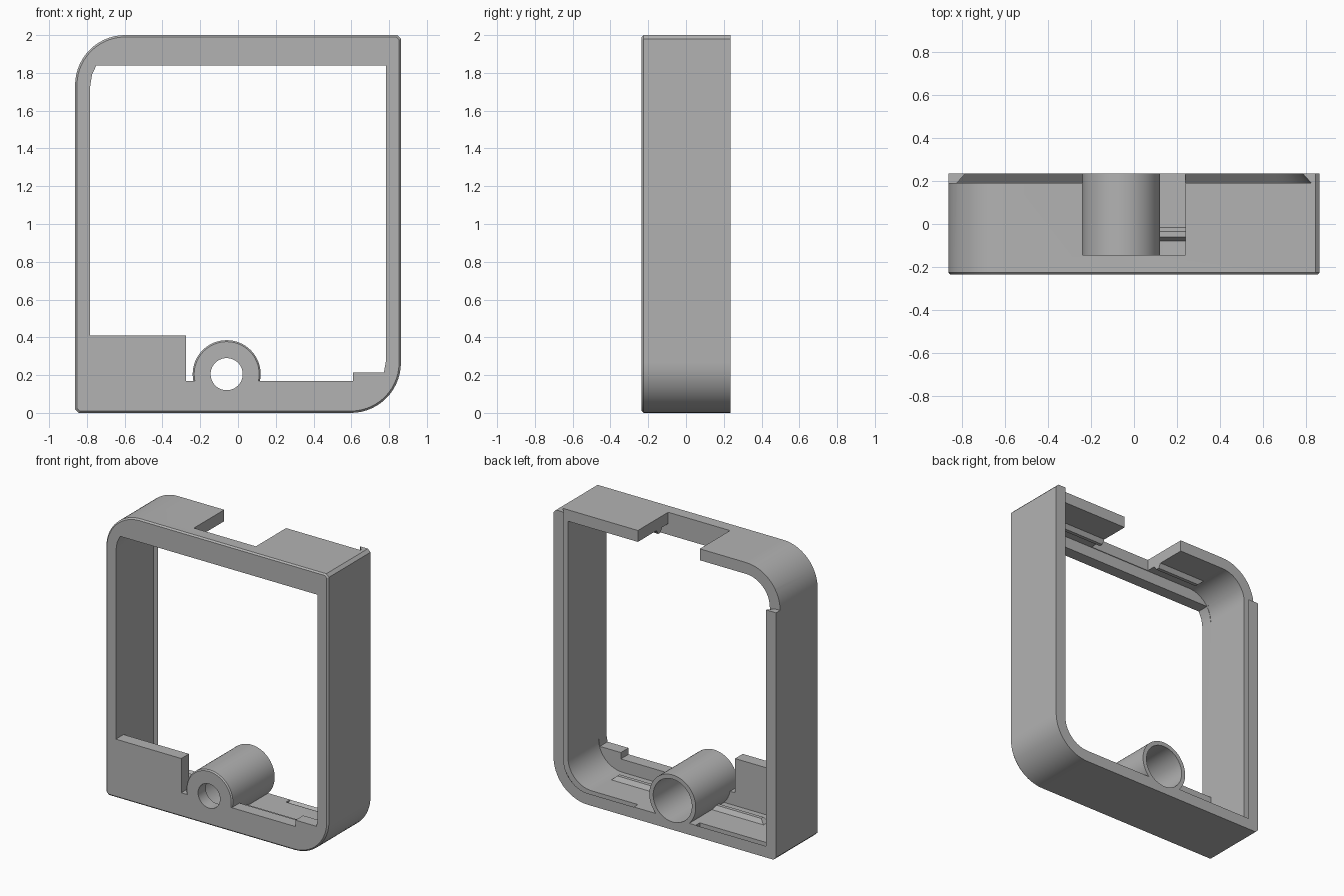
import bpy, bmesh, math

cube = bpy.data.objects.get("Cube")
if cube:
    bpy.data.objects.remove(cube, do_unlink=True)

W, H, D = 0.8625, 2.0, 0.235     # half width, height, half depth
WALL, RADIUS = 0.08, 0.265
PLATE = -0.15                    # rear face of the front plate
LEDGE = 0.19                     # seat of the sliding cover
TUBE_X, TUBE_Z = -0.06, 0.205

grey = bpy.data.materials.new("plain grey")
grey.use_nodes = True
grey.diffuse_color = (0.45, 0.45, 0.45, 1)
bsdf = grey.node_tree.nodes["Principled BSDF"]
bsdf.inputs["Base Color"].default_value = grey.diffuse_color
bsdf.inputs["Roughness"].default_value = 0.6


def loft(name, front, y0, back, y1, chamfer=0):
    """Solid between two matching x-z outlines."""
    bm = bmesh.new()
    a = [bm.verts.new((x, y0, z)) for x, z in front]
    b = [bm.verts.new((x, y1, z)) for x, z in back]
    n = len(a)
    face = bm.faces.new(a)
    bm.faces.new(b[::-1])
    for i in range(n):
        j = (i + 1) % n
        bm.faces.new((a[j], a[i], b[i], b[j]))
    bmesh.ops.recalc_face_normals(bm, faces=bm.faces)
    if chamfer:
        bmesh.ops.bevel(bm, geom=list(face.edges), offset=chamfer,
                        segments=1, affect='EDGES', profile=0.5)
    mesh = bpy.data.meshes.new(name)
    bm.to_mesh(mesh)
    bm.free()
    mesh.materials.append(grey)
    obj = bpy.data.objects.new(name, mesh)
    bpy.context.collection.objects.link(obj)
    return obj


def prism(name, points, y0, y1, chamfer=0):
    return loft(name, points, y0, points, y1, chamfer)


def box(name, x0, x1, y0, y1, z0, z1):
    return prism(name, [(x0, z0), (x1, z0), (x1, z1), (x0, z1)], y0, y1)


def arc(cx, cz, r, start, end, steps):
    return [(cx + r * math.cos(math.radians(start + (end - start) * i / steps)),
             cz + r * math.sin(math.radians(start + (end - start) * i / steps)))
            for i in range(steps + 1)]


def cylinder(name, r, y0, y1, chamfer=0):
    return prism(name, arc(TUBE_X, TUBE_Z, r, 0, 360, 64)[:-1], y0, y1, chamfer)


def outline(off, c=0.0, open_top=False):
    """Case outline moved inwards, two opposite corners rounded."""
    w, r = W - off, RADIUS - off
    low = [(-w, off + c), (-w + c, off)] if c else [(-w, off)]
    low += arc(W - RADIUS, RADIUS, r, -90, 0, 14)
    if open_top:
        return low + [(w, H + 0.1), (-w, H + 0.1)]
    top = H - off
    high = [(w, top - c), (w - c, top)] if c else [(w, top)]
    return low + high + arc(-W + RADIUS, H - RADIUS, r, 90, 180, 14)


def combine(target, tool, operation):
    """Apply a boolean and discard its tool."""
    tool.hide_render = True
    mod = target.modifiers.new("combine", 'BOOLEAN')
    mod.operation, mod.object, mod.solver = operation, tool, 'EXACT'
    bpy.context.view_layer.update()
    graph = bpy.context.evaluated_depsgraph_get()
    mesh = bpy.data.meshes.new_from_object(target.evaluated_get(graph))
    target.modifiers.clear()
    target.data = mesh
    bpy.data.objects.remove(tool, do_unlink=True)


# Case walls with a front plate
frame = prism("case_frame", outline(0, 0.02), -D, D, 0.01)
combine(frame, prism("hollow", outline(WALL), PLATE, D + 0.1), 'DIFFERENCE')

# Window in the front plate, stepped along its lower edge
side = W - WALL
window = [(-side, 0.41), (-0.275, 0.41), (-0.275, 0.17), (0.61, 0.17),
          (0.61, 0.215), (side - 0.01, 0.215), (side, 0.27), (side, 1.84),
          (-0.75, 1.84), (-0.773, 1.79), (-side, 1.73)]
combine(frame, prism("window_cutter", window, -D - 0.1, PLATE + 0.02), 'DIFFERENCE')

# Undercut seat for a sliding cover, open at the top
combine(frame, loft("cover_seat", outline(WALL / 2, open_top=True), LEDGE,
                    outline(WALL, open_top=True), D + 0.0005), 'DIFFERENCE')
combine(frame, box("corner_cutter", -1, -0.5, LEDGE, D + 0.1,
                   H - RADIUS, H + 0.1), 'DIFFERENCE')
combine(frame, box("floor_bridge", -0.24, 0.24, 0.1, D, 0.01, WALL), 'UNION')

# Retaining ridges on the floor and under the top
for z, tip, reach in ((WALL - 0.01, WALL + 0.03, 0.6),
                      (H - WALL + 0.01, H - WALL - 0.03, 0.62)):
    ridge = box("ridge", -reach, reach, -0.085, -0.01, min(z, tip), max(z, tip))
    for v in ridge.data.vertices:
        if abs(v.co.z - tip) < 1e-4:
            v.co.y = -0.06 if v.co.y < -0.05 else -0.035
            v.co.x *= 0.93
    combine(frame, ridge, 'UNION')

# Notch through the top wall
combine(frame, box("top_notch", -0.24, 0.24, PLATE + 0.005, D + 0.1,
                   1.8, H + 0.1), 'DIFFERENCE')

# Tube with a wide bore and a narrower front hole
combine(frame, cylinder("tube", 0.18, -D, D, 0.008), 'UNION')
combine(frame, cylinder("tube_bore", 0.15, PLATE, D + 0.1), 'DIFFERENCE')
combine(frame, cylinder("front_hole", 0.085, -D - 0.1, PLATE + 0.05), 'DIFFERENCE')

# Smooth curves, crisp edges
bpy.ops.object.select_all(action='DESELECT')
frame.select_set(True)
bpy.context.view_layer.objects.active = frame
bpy.ops.object.shade_smooth_by_angle(angle=math.radians(25))
